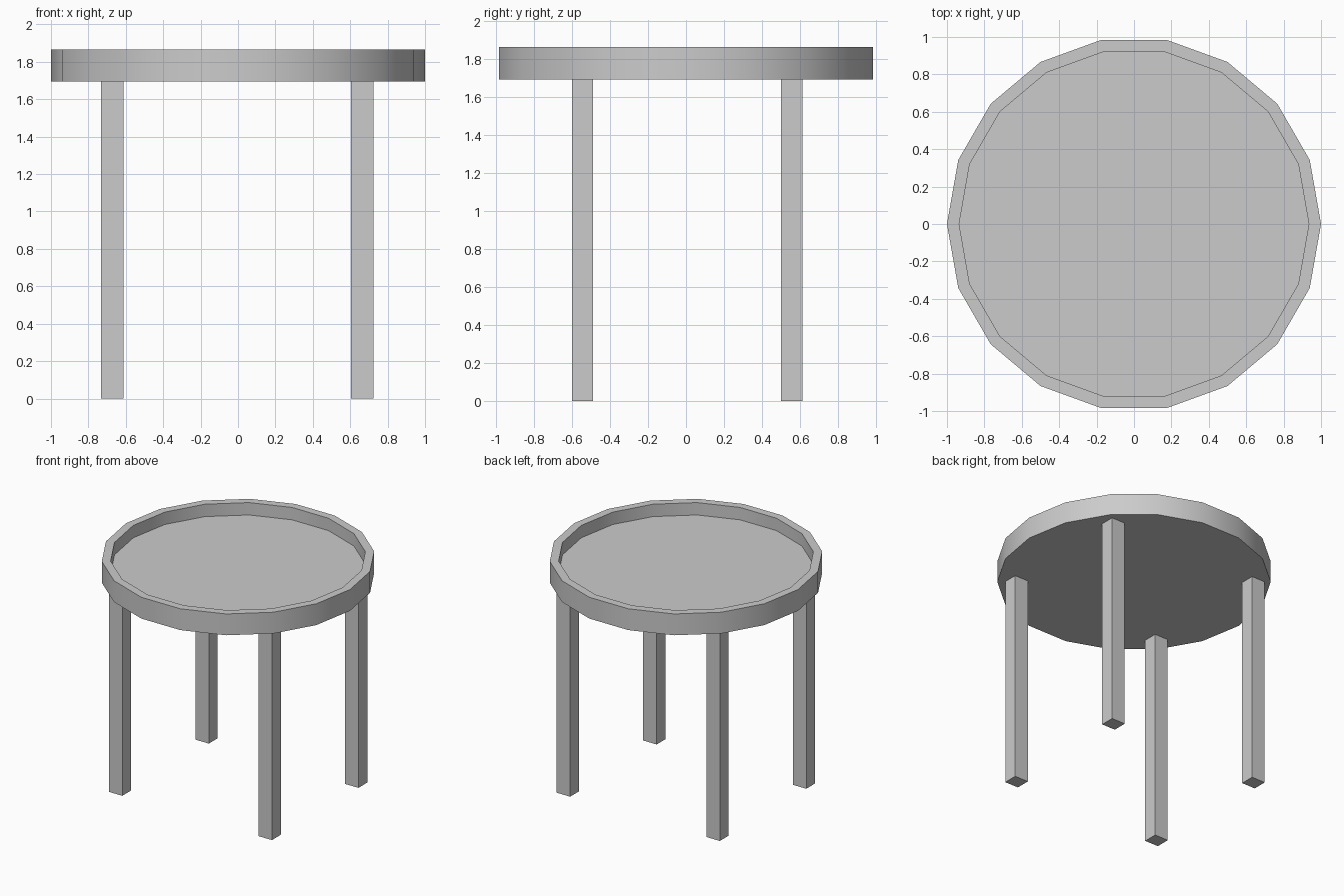
import bpy
import bmesh
from math import radians
from mathutils import Matrix, Vector

cube = bpy.data.objects.get("Cube")
if cube:
    bpy.data.objects.remove(cube, do_unlink=True)

grey = bpy.data.materials.new("plain grey")
grey.use_nodes = True
colour = (0.6, 0.6, 0.6, 1)
grey.diffuse_color = colour
grey.node_tree.nodes["Principled BSDF"].inputs["Base Color"].default_value = colour

TOP, UNDERSIDE, RECESS = 1.866, 1.694, 0.10
RIM = 0.065


def finish(name, bm):
    mesh = bpy.data.meshes.new(name)
    bm.to_mesh(mesh)
    bm.free()
    mesh.materials.append(grey)
    obj = bpy.data.objects.new(name, mesh)
    bpy.context.collection.objects.link(obj)
    return obj


# Round tray top: 18-sided disc with a raised rim and sunken floor
bm = bmesh.new()
bmesh.ops.create_cone(
    bm, cap_ends=True, segments=18, radius1=1, radius2=1, depth=TOP - UNDERSIDE,
    matrix=Matrix.Translation((0, 0, (TOP + UNDERSIDE) / 2)) @ Matrix.Rotation(radians(90), 4, "Z"))
lid = max(bm.faces, key=lambda f: f.calc_center_median().z)
inner = 1 - RIM
bmesh.ops.inset_region(bm, faces=[lid], thickness=0.03)
for v in lid.verts:
    flat = Vector((v.co.x, v.co.y, 0)).normalized() * inner
    v.co = (flat.x, flat.y, TOP)
# Extrude the floor down so the rim gets vertical inner walls
floor = bmesh.ops.extrude_discrete_faces(bm, faces=[lid])["faces"][0]
bmesh.ops.translate(bm, verts=floor.verts, vec=(0, 0, -RECESS))
tray = finish("tray_top", bm)
bpy.context.view_layer.objects.active = tray
tray.select_set(True)
bpy.ops.object.shade_smooth_by_angle(angle=radians(30))
tray.select_set(False)

# Four square legs
for side, x in (("right", -0.672), ("left", 0.664)):
    for end, y in (("front", -0.545), ("back", 0.558)):
        bm = bmesh.new()
        bmesh.ops.create_cube(
            bm, size=1,
            matrix=Matrix.Translation((x, y, UNDERSIDE / 2)) @ Matrix.Diagonal((0.12, 0.113, UNDERSIDE, 1)))
        finish(f"{end}_{side}_leg", bm)
